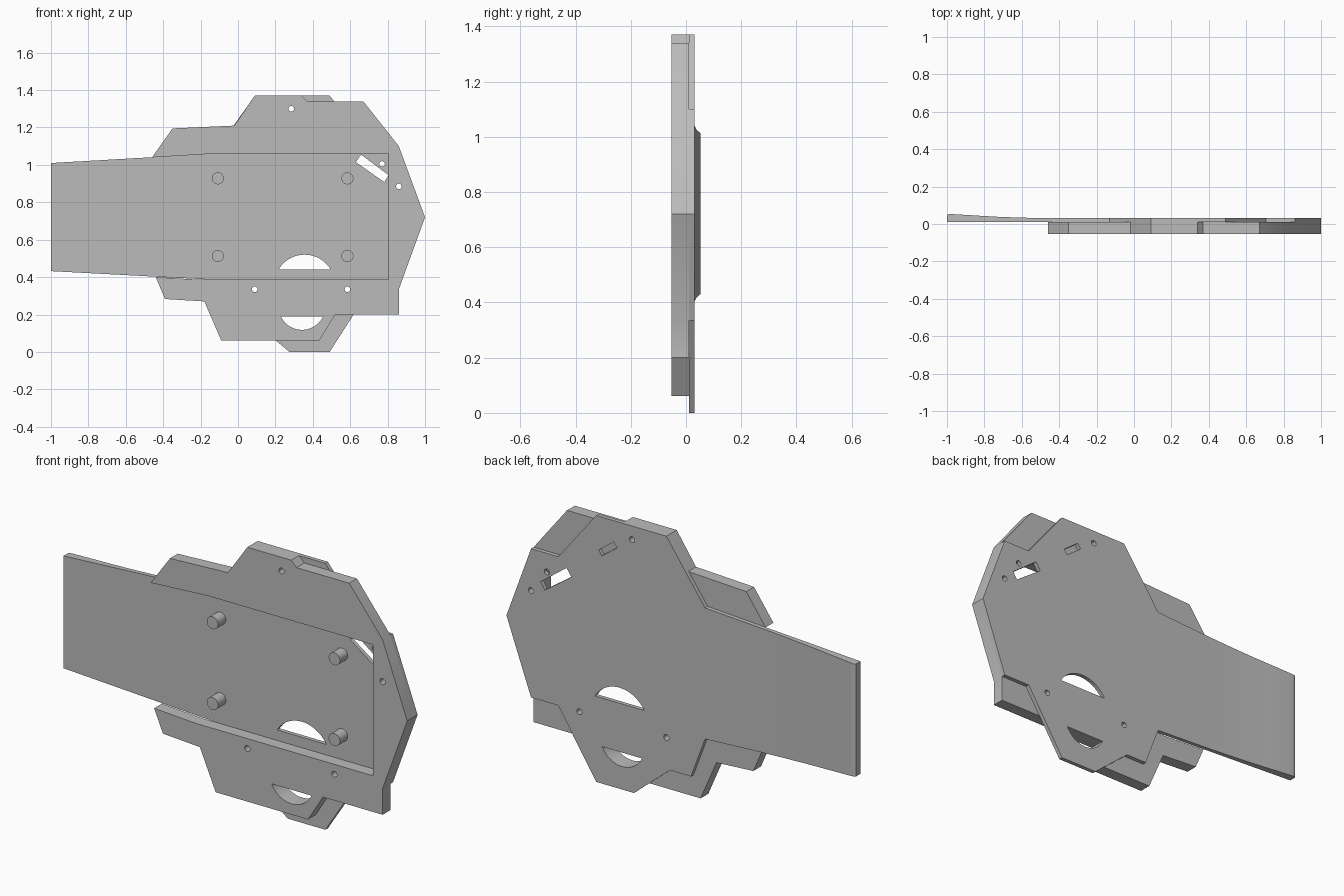
import bpy, bmesh
from math import sin, cos, pi, radians, asin
from mathutils import Matrix

cube = bpy.data.objects.get("Cube")
if cube:
    bpy.data.objects.remove(cube, do_unlink=True)

grey = bpy.data.materials.new("plain_grey")
grey.use_nodes = True
grey.diffuse_color = (0.5, 0.5, 0.5, 1)
grey.node_tree.nodes["Principled BSDF"].inputs["Base Color"].default_value = (0.5, 0.5, 0.5, 1)

FRONT, JOINT, BACK, TAIL_BACK = -0.053, 0.01, 0.031, 0.053


def finish(name, bm):
    """Weld, orient and shade a bmesh, then link it as a named object."""
    bmesh.ops.remove_doubles(bm, verts=bm.verts, dist=0.0002)
    bmesh.ops.recalc_face_normals(bm, faces=bm.faces)
    mesh = bpy.data.meshes.new(name)
    bm.to_mesh(mesh)
    bm.free()
    mesh.materials.append(grey)
    mesh.shade_smooth()
    mesh.set_sharp_from_angle(angle=radians(30))
    obj = bpy.data.objects.new(name, mesh)
    bpy.context.collection.objects.link(obj)
    return obj


def plate(name, loops, y0, y1):
    """Extrude an outline with holes, drawn in x and z, from y0 to y1."""
    curve = bpy.data.curves.new(name + "_outline", "CURVE")
    curve.dimensions = "2D"
    curve.fill_mode = "BOTH"
    curve.extrude = (y1 - y0) / 2
    for loop in loops:
        spline = curve.splines.new("POLY")
        spline.points.add(len(loop) - 1)
        for point, (x, z) in zip(spline.points, loop):
            point.co = (x, z, 0, 1)
        spline.use_cyclic_u = True
    temp = bpy.data.objects.new(name + "_outline", curve)
    bpy.context.collection.objects.link(temp)
    bpy.context.view_layer.update()
    mesh = bpy.data.meshes.new_from_object(
        temp.evaluated_get(bpy.context.evaluated_depsgraph_get()))
    bm = bmesh.new()
    bm.from_mesh(mesh)
    bpy.data.objects.remove(temp, do_unlink=True)
    bpy.data.meshes.remove(mesh)
    bpy.data.curves.remove(curve)
    bm.transform(Matrix.Translation((0, (y0 + y1) / 2, 0)) @ Matrix.Rotation(pi / 2, 4, "X"))
    return finish(name, bm)


def ring(x, z, r=0.015, n=20):
    return [(x + r * cos(2 * pi * i / n), z + r * sin(2 * pi * i / n)) for i in range(n)]


def segment(x, z, half, rise, n=20):
    """Circular segment on a flat chord; a negative rise bulges downwards."""
    h = abs(rise)
    r = (half * half + h * h) / (2 * h)
    a = asin(half / r)
    sign = 1 if rise > 0 else -1
    angles = [-a + 2 * a * i / n for i in range(n + 1)]
    return [(x + r * sin(t), z + sign * (r * cos(t) - r + h)) for t in angles]


# Openings shared by both layers
shared = [ring(x, z) for x, z in ((0.285, 1.3), (0.86, 0.885), (0.09, 0.335), (0.585, 0.335))]
shared.append(segment(0.342, 0.19, 0.113, -0.072))

# Raised front frame, open towards the tail
frame = [(-0.46, 1.04), (-0.35, 1.195), (-0.02, 1.21), (0.09, 1.37), (0.34, 1.37),
         (0.37, 1.34), (0.67, 1.34), (0.86, 1.1), (1, 0.72), (0.86, 0.335), (0.86, 0.2),
         (0.52, 0.2), (0.435, 0.062), (-0.09, 0.062), (-0.18, 0.27), (-0.39, 0.283),
         (-0.44, 0.4), (-0.2, 0.386), (0.805, 0.386), (0.805, 1.06), (-0.13, 1.06)]
plate("front_frame", [frame] + shared, FRONT, JOINT)

# Thin back plate with its slots
back = [(-0.13, 1.06), (0.09, 1.37), (0.49, 1.37), (0.705, 1.1), (0.86, 1.1), (1, 0.72),
        (0.86, 0.335), (0.705, 0.335), (0.49, 0), (0.275, 0), (0.07, 0.172),
        (-0.05, 0.172), (-0.13, 0.386)]
slot = [(0.63, 1.015), (0.658, 1.055), (0.805, 0.945), (0.782, 0.908)]
pocket = [(0.475, 1.196), (0.39, 1.26), (0.37, 1.235), (0.458, 1.17)]
plate("back_plate", [back, slot, pocket, ring(0.77, 1.005),
                     segment(0.356, 0.44, 0.14, 0.08)] + shared, JOINT, BACK)

# Tapered tail, thickening towards its rounded end
stations = [(-0.13, BACK), (-0.45, BACK), (-0.6, 0.034), (-0.72, 0.038), (-0.84, 0.045),
            (-0.975, TAIL_BACK), (-0.992, 0.0525), (-1, 0.048)]
bm = bmesh.new()
rings = []
for x, y in stations:
    t = (-0.13 - x) / 0.87
    low, high = 0.386 + 0.046 * t, 1.06 - 0.05 * t
    rings.append([bm.verts.new(p) for p in
                  ((x, JOINT, low), (x, JOINT, high), (x, y, high), (x, y, low))])
for a, b in zip(rings, rings[1:]):
    for i in range(4):
        j = (i + 1) % 4
        bm.faces.new((a[i], a[j], b[j], b[i]))
bm.faces.new(rings[0])
bm.faces.new(rings[-1])
finish("tail", bm)

# Four locating pegs inside the frame
for side, x in (("right", -0.108), ("left", 0.585)):
    for level, z in (("lower", 0.513), ("upper", 0.928)):
        bm = bmesh.new()
        bmesh.ops.create_cone(bm, cap_ends=True, segments=32, radius1=0.032, radius2=0.032,
                              depth=JOINT - FRONT)
        bm.transform(Matrix.Translation((x, (FRONT + JOINT) / 2, z)) @ Matrix.Rotation(pi / 2, 4, "X"))
        finish(f"{level}_{side}_peg", bm)
